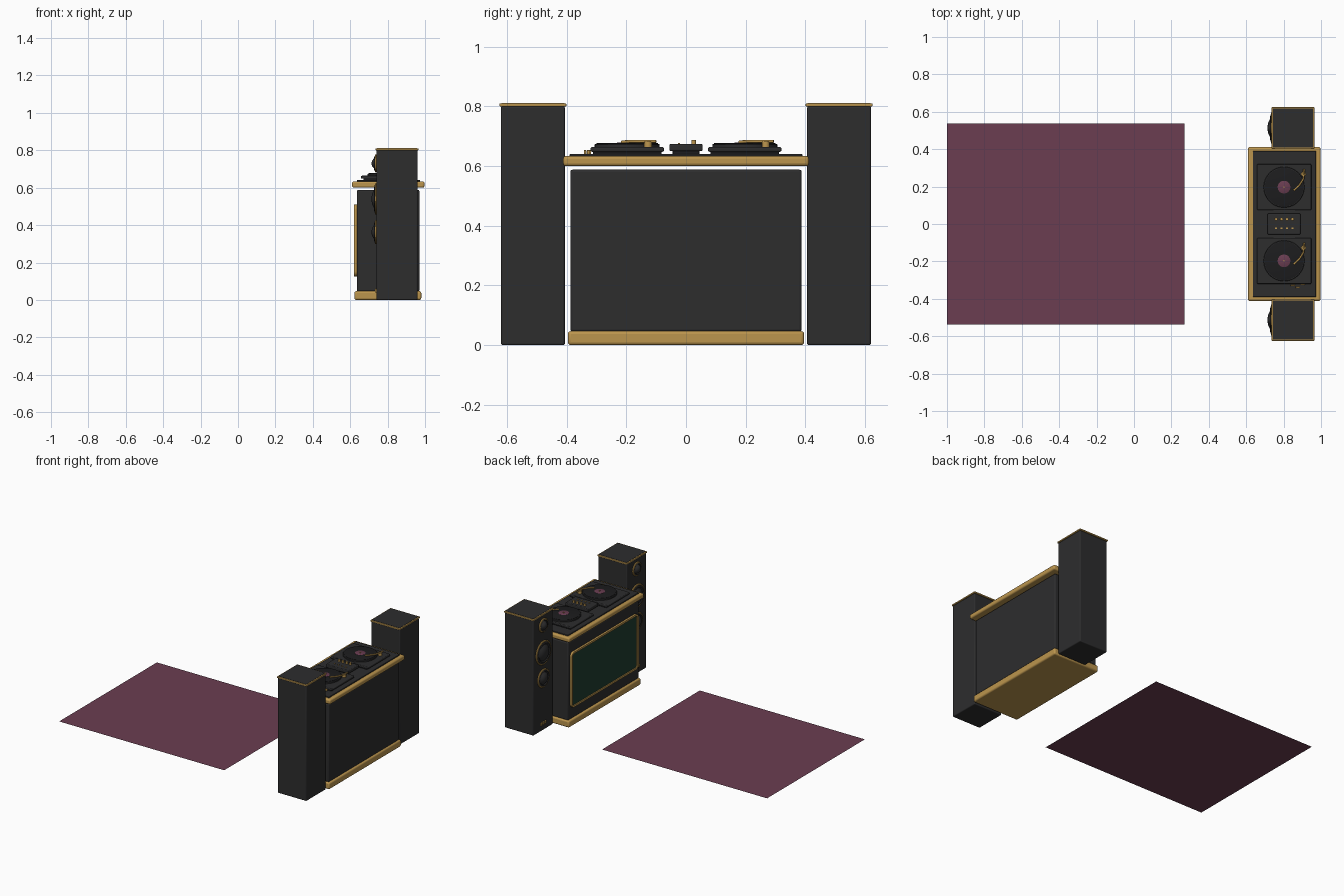
import bpy, bmesh, math
from mathutils import Vector

if "Cube" in bpy.data.objects:
    bpy.data.objects.remove(bpy.data.objects["Cube"])


def material(name, rgb):
    m = bpy.data.materials.new(name)
    m.diffuse_color = (*rgb, 1)
    m.use_nodes = True
    m.node_tree.nodes["Principled BSDF"].inputs["Base Color"].default_value = m.diffuse_color
    return m


CHARCOAL = material("charcoal", (0.026, 0.026, 0.027))
BLACK = material("black", (0.012, 0.012, 0.013))
GOLD = material("gold", (0.50, 0.30, 0.075))
GREEN = material("dark green", (0.013, 0.046, 0.030))
PLUM = material("plum", (0.145, 0.047, 0.083))


def finish(name, bm, mat, bevel=0, loc=(0, 0, 0), rot=(0, 0, 0)):
    bmesh.ops.recalc_face_normals(bm, faces=bm.faces)
    me = bpy.data.meshes.new(name)
    bm.to_mesh(me)
    bm.free()
    ob = bpy.data.objects.new(name, me)
    bpy.context.collection.objects.link(ob)
    me.materials.append(mat)
    ob.location, ob.rotation_euler = loc, rot
    if bevel:
        mod = ob.modifiers.new("bevel", "BEVEL")
        mod.width, mod.segments = bevel, 3
    bpy.ops.object.select_all(action="DESELECT")
    bpy.context.view_layer.objects.active = ob
    ob.select_set(True)
    bpy.ops.object.shade_smooth_by_angle(angle=math.radians(35))
    return ob


def box(name, x, y, z, mat, bevel=0.0):
    bm = bmesh.new()
    bmesh.ops.create_cube(bm, size=1)
    for v in bm.verts:
        v.co = [r[0] + (c + 0.5) * (r[1] - r[0]) for c, r in zip(v.co, (x, y, z))]
    return finish(name, bm, mat, bevel)


def lathe(name, profile, mat, loc, rot=(0, 0, 0), steps=40):
    """Revolve (radius, height) points about local z."""
    bm = bmesh.new()
    vs = [bm.verts.new((r, 0, h)) for r, h in profile]
    es = [bm.edges.new(p) for p in zip(vs, vs[1:])]
    bmesh.ops.spin(bm, geom=vs + es, cent=(0, 0, 0), axis=(0, 0, 1),
                   angle=math.tau, steps=steps)
    bmesh.ops.remove_doubles(bm, verts=bm.verts, dist=1e-5)
    return finish(name, bm, mat, 0, loc, rot)


def disc(name, r, h, mat, loc, steps=40):
    return lathe(name, [(0, 0), (r, 0), (r, h * 0.8), (r * 0.98, h), (0, h)], mat, loc, steps=steps)


def ring(name, r, t, mat, loc, rot):
    pts = [(r + t * math.cos(a * math.tau / 10), t * math.sin(a * math.tau / 10)) for a in range(11)]
    return lathe(name, pts, mat, loc, rot)


def tube(name, pts, r, mat):
    cu = bpy.data.curves.new(name, "CURVE")
    cu.dimensions = "3D"
    cu.bevel_depth, cu.bevel_resolution, cu.use_fill_caps = r, 2, True
    sp = cu.splines.new("POLY")
    sp.points.add(len(pts) - 1)
    for p, c in zip(sp.points, pts):
        p.co = (*c, 1)
    cu.materials.append(mat)
    ob = bpy.data.objects.new(name, cu)
    bpy.context.collection.objects.link(ob)


def rounded_rect(hy, hz, r, n=6):
    out = []
    for k, (sy, sz) in enumerate(((1, 1), (-1, 1), (-1, -1), (1, -1))):
        for i in range(n + 1):
            a = (k + i / n) * math.pi / 2
            out.append((sy * (hy - r) + r * math.cos(a), sz * (hz - r) + r * math.sin(a)))
    return out


# floor mat (single sheet)
bm = bmesh.new()
bm.faces.new([bm.verts.new(p) for p in ((-1, -.537, 0), (.27, -.537, 0), (.27, .537, 0), (-1, .537, 0))])
mat_ob = finish("floor_mat", bm, PLUM)
if mat_ob.data.polygons[0].normal.z < 0:
    mat_ob.data.flip_normals()

# booth
box("booth_plinth", (.623, .98), (-.396, .396), (0, .047), GOLD, .010)
box("booth_body", (.635, .97), (-.388, .388), (.045, .588), CHARCOAL, .008)
box("booth_ledge", (.61, .997), (-.412, .412), (.60, .634), GOLD, .010)
box("booth_worktop", (.635, .973), (-.39, .39), (.632, .641), CHARCOAL, .003)

# front panel with rounded gold frame
CZ = .3175


def panel_frame():
    bm = bmesh.new()
    loops = []
    for x, inset in ((.636, 0), (.621, 0), (.621, .013), (.636, .013)):
        loops.append([bm.verts.new((x, y, CZ + z))
                      for y, z in rounded_rect(.368 - inset, .192 - inset, .028 - inset)])
    n = len(loops[0])
    for k in range(4):
        a, b = loops[k], loops[(k + 1) % 4]
        for i in range(n):
            bm.faces.new((a[i], a[(i + 1) % n], b[(i + 1) % n], b[i]))
    finish("front_panel_frame", bm, GOLD)


panel_frame()
bm = bmesh.new()
face = bm.faces.new([bm.verts.new((.636, y, CZ + z)) for y, z in rounded_rect(.36, .184, .022)])
ext = bmesh.ops.extrude_face_region(bm, geom=[face])
for v in ext["geom"]:
    if isinstance(v, bmesh.types.BMVert):
        v.co.x = .628
finish("front_panel", bm, GREEN)

# two turntables (same orientation)
for side, cy in (("left", .197), ("right", -.197)):
    c = Vector((.802, cy, 0))
    box(f"{side}_turntable_foot", (.67, .935), (cy - .115, cy + .115), (.640, .650), BLACK, .002)
    box(f"{side}_turntable_deck", (.658, .948), (cy - .123, cy + .123), (.648, .664), CHARCOAL, .005)
    disc(f"{side}_platter", .109, .012, CHARCOAL, c + Vector((0, 0, .663)), 48)
    disc(f"{side}_record", .103, .003, BLACK, c + Vector((0, 0, .6745)), 48)
    disc(f"{side}_record_label", .034, .002, PLUM, c + Vector((0, 0, .677)), 32)
    disc(f"{side}_spindle", .004, .005, GOLD, c + Vector((0, 0, .678)), 12)
    disc(f"{side}_tonearm_pivot", .013, .018, GOLD, c + Vector((.104, .07, .664)), 20)
    tube(f"{side}_tonearm", [c + Vector(p) for p in
         ((.108, .097, .683), (.104, .045, .683), (.082, .01, .683), (.052, -.018, .681))], .005, GOLD)

# mixer with knobs and faders
box("mixer_foot", (.73, .875), (-.045, .045), (.640, .652), BLACK, .002)
box("mixer_body", (.714, .89), (-.056, .056), (.650, .674), CHARCOAL, .005)
for i in range(4):
    x = .76 + i * .029
    disc(f"mixer_knob_{i}", .008, .014, GOLD, (x, .026, .673), 16)
    box(f"mixer_fader_{i}", (x - .005, x + .005), (-.026, -.020), (.673, .678), GOLD)

# small gold trinkets at the end of the worktop
for i, (x, y) in enumerate(((.85, -.328), (.876, -.338), (.902, -.322))):
    box(f"worktop_trinket_{i}", (x - .012, x + .012), (y - .004, y + .004), (.640, .654), GOLD, .002)

# two speaker towers
FACE = (0, -math.pi / 2, 0)
for side, s in (("left", 1), ("right", -1)):
    cy = s * .513

    def span(h):
        return (cy - h, cy + h)

    box(f"{side}_speaker_cabinet", (.74, .96), span(.107), (0, .801), CHARCOAL, .006)
    box(f"{side}_speaker_cap", (.736, .964), span(.112), (.80, .8105), GOLD, .003)
    box(f"{side}_speaker_cap_top", (.743, .957), span(.105), (.806, .812), CHARCOAL)
    for part, z, r in (("tweeter", .73, .042), ("woofer", .54, .077), ("midrange", .363, .058)):
        ring(f"{side}_{part}_ring", r, .006, GOLD, (.737, cy, z), FACE)
        lathe(f"{side}_{part}_cone", [(r, 0), (r * .95, .010), (r * .82, .013), (r * .72, .008),
              (r * .58, .016), (r * .4, .023), (r * .2, .026), (0, .027)],
              CHARCOAL, (.741, cy, z), FACE)
    # little badge bars near the floor
    for k in (-1, 0, 1):
        y = cy + k * .022
        box(f"{side}_speaker_badge_{k + 1}", (.733, .742), (y - .006, y + .006), (.04, .06), GOLD, .001)
